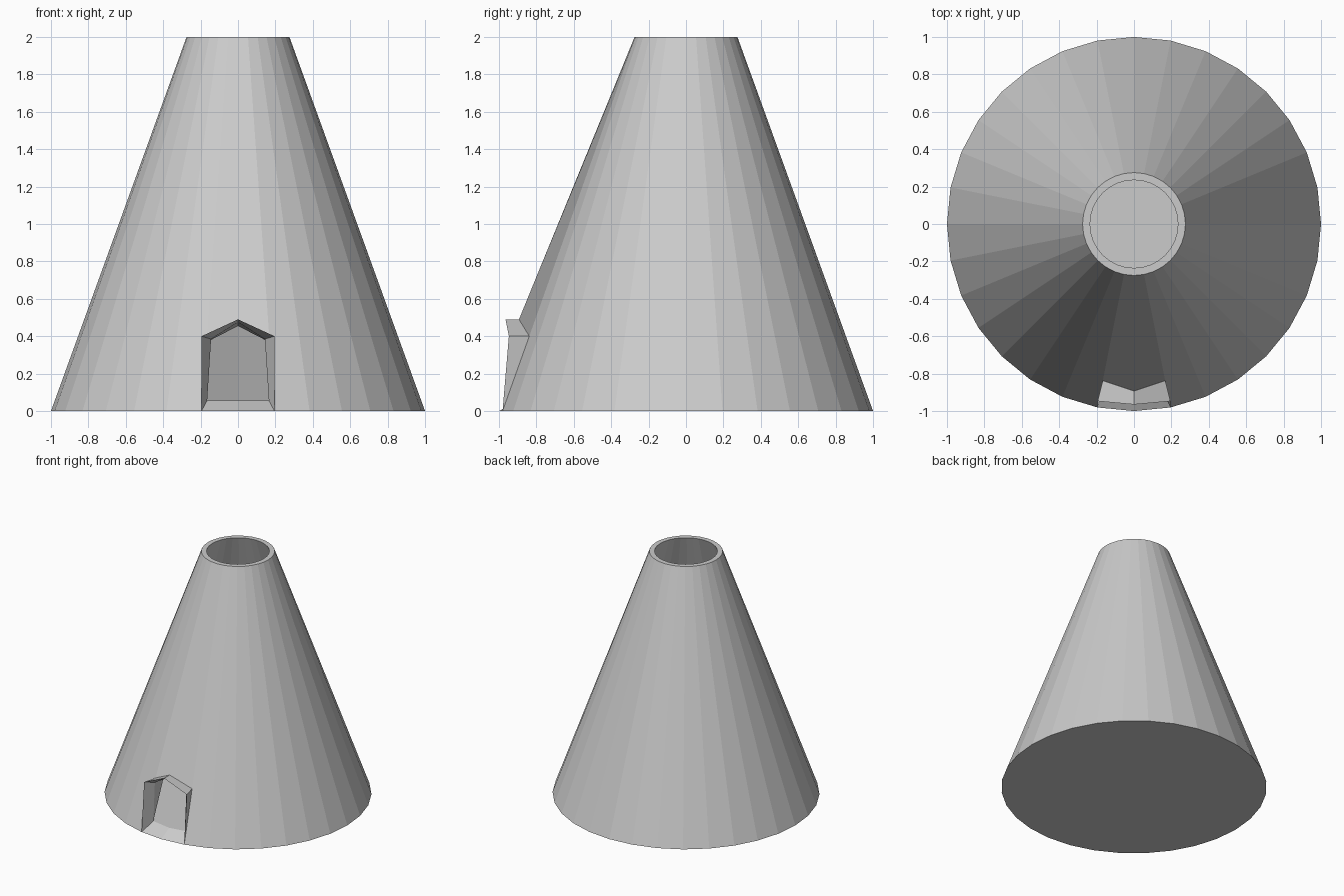
import bpy, bmesh
from math import cos, sin, tau

cube = bpy.data.objects.get("Cube")
if cube:
    bpy.data.objects.remove(cube)

SIDES = 32
FRONT = 24                      # ring index that faces -y
RIGHT, LEFT = FRONT - 1, FRONT + 1

grey = bpy.data.materials.new("plain grey")
grey.use_nodes = True
colour = (0.6, 0.6, 0.6, 1)
grey.diffuse_color = colour
grey.node_tree.nodes["Principled BSDF"].inputs["Base Color"].default_value = colour

bm = bmesh.new()


def ring(radius, z):
    return [bm.verts.new((radius * cos(tau * i / SIDES), radius * sin(tau * i / SIDES), z))
            for i in range(SIDES)]


def pair(x, y, z):
    """Right and left copies of a doorway point."""
    return bm.verts.new((-x, y, z)), bm.verts.new((x, y, z))


def shell(bottom, top, corner, hood, ridge_back, ridge_front):
    """One skin of the cone with a gabled door hood; returns its rim loops."""
    corners, hoods = pair(*corner), pair(*hood)
    back, front = bm.verts.new(ridge_back), bm.verts.new(ridge_front)
    # Cone wall, leaving the doorway column open
    for i in range(SIDES):
        j = (i + 1) % SIDES
        if FRONT in (i, j):
            continue
        face = [bottom[i], bottom[j], top[j], top[i]]
        if j == RIGHT:
            face.insert(2, corners[0])
        if i == LEFT:
            face.append(corners[1])
        bm.faces.new(face)
    # Wall panel over the door, and the floor
    bm.faces.new([corners[0], back, corners[1], top[LEFT], top[FRONT], top[RIGHT]])
    bm.faces.new(bottom)
    # Hood cheeks and roof slopes
    for foot, c, h in zip((bottom[RIGHT], bottom[LEFT]), corners, hoods):
        bm.faces.new([foot, c, h])
        bm.faces.new([c, back, front, h])
    door = [bottom[RIGHT], bottom[FRONT], bottom[LEFT], hoods[1], front, hoods[0]]
    return top, door


# Outer skin
outer = shell(ring(1.0, 0), ring(0.275, 2.0), (0.167, -0.838, 0.4),
              (0.195, -0.947, 0.4), (0, -0.893, 0.49), (0, -0.965, 0.49))

# Inner skin, with its doorway feet drawn in behind the threshold
floor = ring(0.935, 0.056)
floor[RIGHT].co.xy = (-0.165, -0.87)
floor[LEFT].co.xy = (0.165, -0.87)
floor[FRONT].co.y = -0.9
inner = shell(floor, ring(0.235, 2.0), (0.145, -0.765, 0.38),
              (0.144, -0.88, 0.385), (0, -0.83, 0.455), (0, -0.92, 0.475))

# Join the skins round the top opening and the doorway
for a, b in zip(outer, inner):
    for i in range(len(a)):
        j = (i + 1) % len(a)
        bm.faces.new([a[i], a[j], b[j], b[i]])

bmesh.ops.recalc_face_normals(bm, faces=bm.faces[:])
mesh = bpy.data.meshes.new("hollow_cone_with_door")
bm.to_mesh(mesh)
bm.free()
mesh.materials.append(grey)
bpy.context.collection.objects.link(bpy.data.objects.new("hollow_cone_with_door", mesh))
